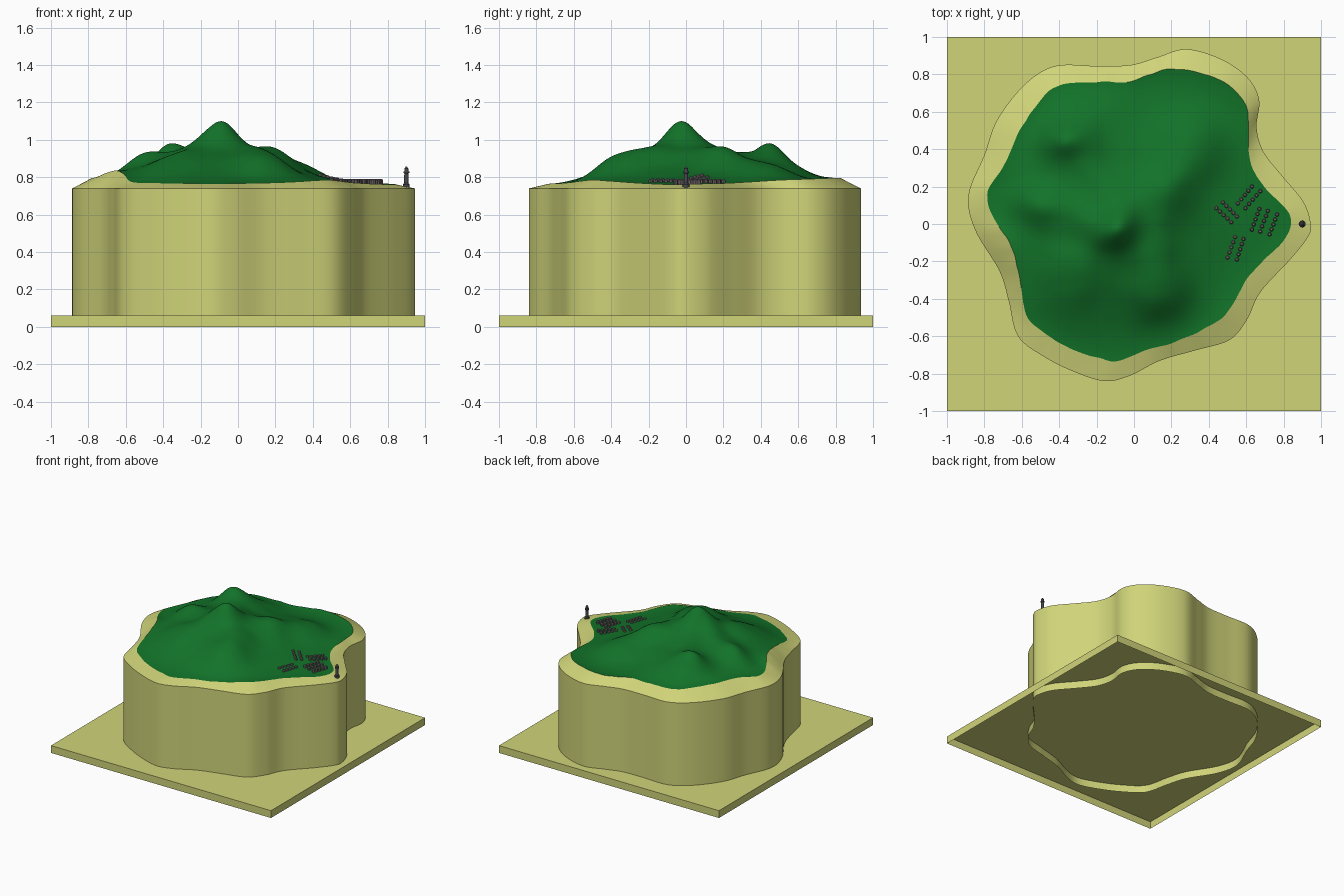
import bpy, bmesh, math
from mathutils import Vector, noise

if "Cube" in bpy.data.objects:
    bpy.data.objects.remove(bpy.data.objects["Cube"])

N = 288       # angular steps around the island
RINGS = 56    # rings in the grassy terrain


def material(name, rgb):
    m = bpy.data.materials.new(name)
    m.diffuse_color = (*rgb, 1)
    m.use_nodes = True
    m.node_tree.nodes["Principled BSDF"].inputs["Base Color"].default_value = m.diffuse_color
    return m


SAND = material("sand", (0.63, 0.66, 0.19))
GRASS = material("grass", (0.006, 0.17, 0.022))
HUT = material("hut_grey", (0.19, 0.155, 0.17))
STONE = material("dark_stone", (0.07, 0.07, 0.08))


def make(name, verts, faces, mat, smooth=None):
    me = bpy.data.meshes.new(name)
    me.from_pydata(verts, [], faces)
    me.materials.append(mat)
    ob = bpy.data.objects.new(name, me)
    bpy.context.collection.objects.link(ob)
    if smooth:
        bpy.ops.object.select_all(action='DESELECT')
        ob.select_set(True)
        bpy.context.view_layer.objects.active = ob
        bpy.ops.object.shade_smooth_by_angle(angle=math.radians(smooth))
    return ob


def polar_outline(pts):
    """Closed smooth curve through pts, resampled at N equal angles."""
    P = [Vector(p) for p in pts]
    n, dense = len(P), []
    for i in range(n):
        a, b, c, d = (P[(i + k) % n] for k in (-1, 0, 1, 2))
        for s in range(12):
            t = s / 12
            dense.append(0.5 * (2 * b + (c - a) * t + (2 * a - 5 * b + 4 * c - d) * t * t
                                + (3 * b - a - 3 * c + d) * t ** 3))
    tab = sorted((math.atan2(v.y, v.x) % math.tau, math.hypot(v.x, v.y), v.z) for v in dense)
    lo, hi = tab[-1], tab[0]
    tab = [(lo[0] - math.tau, *lo[1:])] + tab + [(hi[0] + math.tau, *hi[1:])]
    out, j = [], 0
    for i in range(N):
        th = math.tau * i / N
        while tab[j + 1][0] < th:
            j += 1
        p, q = tab[j], tab[j + 1]
        f = (th - p[0]) / max(q[0] - p[0], 1e-9)
        r = p[1] + (q[1] - p[1]) * f
        out.append(Vector((r * math.cos(th), r * math.sin(th), p[2] + (q[2] - p[2]) * f)))
    return out


# outlines: cliff edge (x, y) and grass edge (x, y, z)
cliff_pts = [(.945, 0), (.905, .12), (.79, .26), (.69, .39), (.655, .52), (.67, .66), (.61, .78),
             (.47, .88), (.28, .935), (.12, .89), (-.02, .85), (-.2, .845), (-.42, .845), (-.58, .75),
             (-.73, .56), (-.8, .37), (-.885, .155), (-.85, -.03), (-.72, -.25), (-.67, -.41),
             (-.62, -.6), (-.48, -.71), (-.32, -.79), (-.155, -.84), (-.02, -.81), (.14, -.73),
             (.33, -.675), (.51, -.62), (.605, -.51), (.675, -.365), (.835, -.19), (.93, -.07)]
grass_pts = [(.84, -.01, .762), (.81, .08, .765), (.685, .21, .768), (.62, .34, .775), (.61, .5, .785),
             (.595, .64, .79), (.46, .77, .795), (.22, .83, .795), (.085, .8, .795), (-.02, .76, .8),
             (-.18, .76, .8), (-.4, .74, .8), (-.5, .66, .805), (-.61, .5, .81), (-.69, .32, .81),
             (-.78, .18, .795), (-.76, .05, .8), (-.66, -.11, .835), (-.61, -.3, .815), (-.57, -.5, .775),
             (-.48, -.58, .77), (-.37, -.65, .767), (-.18, -.72, .765), (-.075, -.73, .765),
             (.06, -.675, .767), (.25, -.62, .772), (.46, -.51, .785), (.54, -.41, .78),
             (.62, -.27, .77), (.78, -.11, .762)]
cliff = polar_outline([(x, y, .74) for x, y in cliff_pts])
grass = polar_outline(grass_pts)
for i, g in enumerate(grass):      # slightly ragged vegetation line
    k = 1 + .007 * noise.noise(Vector((g.x * 14, g.y * 14, 3)))
    g.x *= k
    g.y *= k

# hills: x, y, spread, height
HILLS = [(-.15, .05, .42, .17), (-.09, -.02, .08, .10), (-.09, -.02, .19, .075),
         (-.38, .46, .065, .085), (-.36, .47, .14, .075), (.18, .16, .10, .075),
         (.32, .42, .13, .085), (.14, -.37, .12, .10), (-.53, .1, .09, .07),
         (-.25, .6, .17, .04), (-.36, -.33, .16, .055), (.12, -.15, .09, .04)]


def terrain(x, y):
    th = math.atan2(y, x) % math.tau
    e = grass[round(th / math.tau * N) % N]
    w = min(1, math.hypot(x, y) / math.hypot(e.x, e.y)) ** 5
    h = .742 + sum(a * math.exp(-((x - cx) ** 2 + (y - cy) ** 2) / (2 * s * s)) for cx, cy, s, a in HILLS)
    h += max(0, h - .8) * .14 * noise.noise(Vector((x * 6, y * 6, 1)))
    return e.z * w + h * (1 - w)


def bridge(a, b):
    return [(a + i, a + (i + 1) % N, b + (i + 1) % N, b + i) for i in range(N)]


# base slab: open underneath
c = [(-1, -1), (1, -1), (1, 1), (-1, 1)]
make("base_slab", [(x, y, 0) for x, y in c] + [(x, y, .06) for x, y in c],
     [(4, 5, 6, 7)] + [(i, (i + 1) % 4, 4 + (i + 1) % 4, 4 + i) for i in range(4)], SAND)

# cliff wall with the sandy beach sloping up to the grass
levels = [[Vector((v.x, v.y, 0)) for v in cliff], cliff]
levels += [[p.lerp(q, k / 4) for p, q in zip(cliff, grass)] for k in range(1, 5)]
make("cliff_and_beach", [v for l in levels for v in l],
     [f for k in range(len(levels) - 1) for f in bridge(k * N, k * N + N)], SAND, 40)

# grassy hills
verts = []
for k in range(RINGS, 0, -1):
    for g in grass:
        x, y = g.x * k / RINGS, g.y * k / RINGS
        verts.append((x, y, terrain(x, y)))
verts.append((0, 0, terrain(0, 0)))
faces = [f for k in range(RINGS - 1) for f in bridge(k * N, k * N + N)]
last = (RINGS - 1) * N
faces += [(last + i, last + (i + 1) % N, RINGS * N) for i in range(N)]
make("grassy_hills", verts, faces, GRASS, 60)


def lathe(name, x, y, profile, sides, mat, smooth=None):
    bm = bmesh.new()
    rings = [[bm.verts.new((x + r * math.cos(math.tau * i / sides), y + r * math.sin(math.tau * i / sides), z))
              for i in range(sides)] for r, z in profile]
    for a, b in zip(rings, rings[1:]):
        for i in range(sides):
            j = (i + 1) % sides
            bm.faces.new((a[i], a[j], b[j], b[i]))
    bm.faces.new(rings[-1])
    me = bpy.data.meshes.new(name)
    bm.to_mesh(me)
    bm.free()
    me.materials.append(mat)
    bpy.context.collection.objects.link(bpy.data.objects.new(name, me))


# village: rows of five round huts
ROWS = [(.44, .085, .52, .01), (.475, .115, .55, .04), (.555, .11, .63, .2), (.595, .085, .675, .175),
        (.63, -.03, .67, .08), (.675, -.04, .715, .07), (.725, -.055, .765, .05),
        (.5, -.18, .54, -.07), (.55, -.19, .585, -.08)]
for r, (x0, y0, x1, y1) in enumerate(ROWS):
    for k in range(5):
        x, y = x0 + (x1 - x0) * k / 4, y0 + (y1 - y0) * k / 4
        z = terrain(x, y)
        top = max(.79, z + .012)
        lathe(f"hut_{r}_{k}", x, y, [(.011, z - .01), (.011, top - .006), (.006, top)], 8, HUT)

# lookout tower on the point
lathe("lookout_tower", .9, 0, [(.018, .74), (.018, .762), (.012, .768), (.011, .82), (.016, .824),
                               (.016, .83), (.011, .832), (.011, .846), (.003, .857)], 12, STONE)
